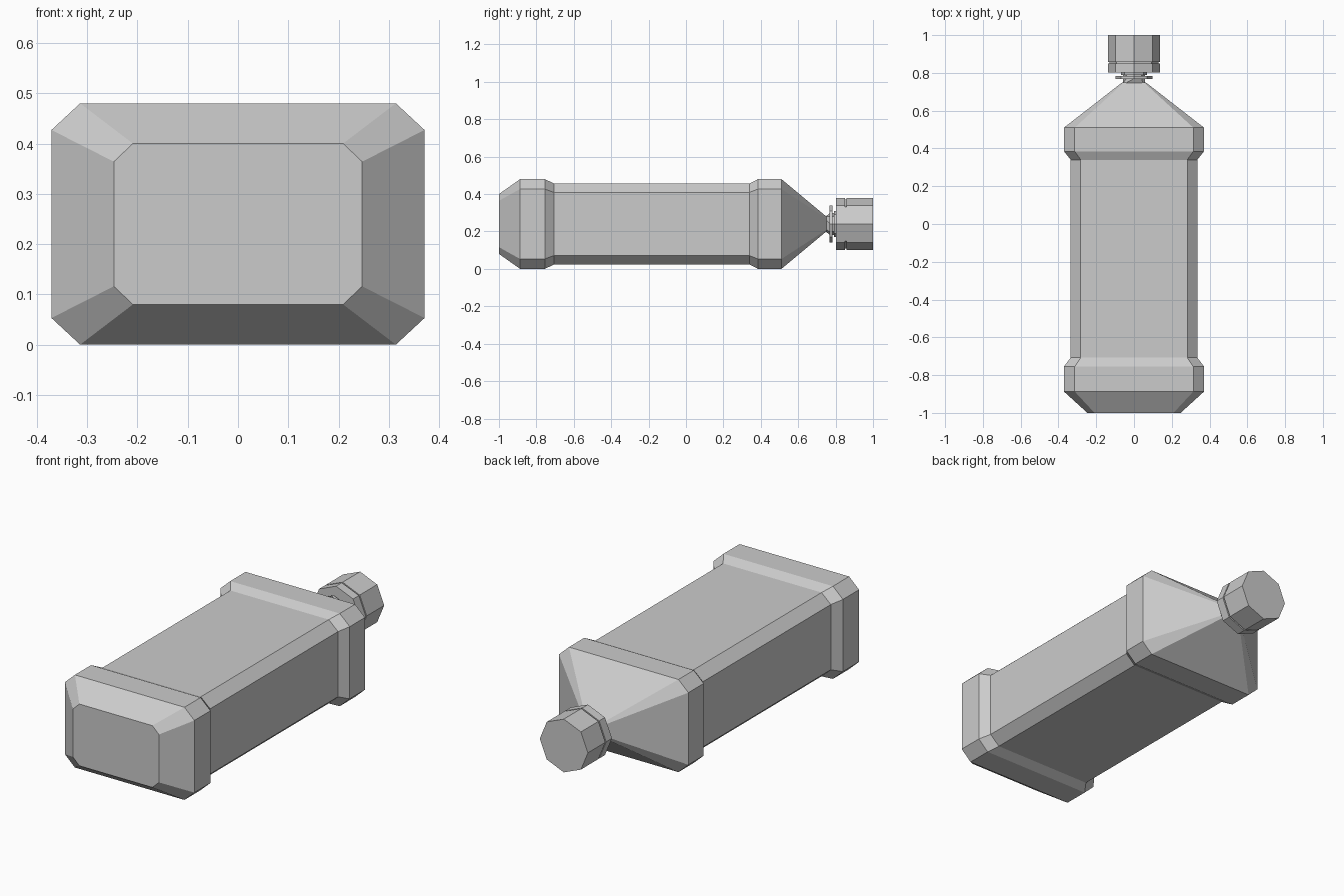
import bpy, bmesh, math

if "Cube" in bpy.data.objects:
    bpy.data.objects.remove(bpy.data.objects["Cube"])

CZ = 0.24  # height of the bottle's long axis


def chamfered(hx, hz, cx, cz):
    """Eight-point chamfered rectangle."""
    q = [(hx, hz - cz), (hx - cx, hz)]
    return (q + [(-x, z) for x, z in reversed(q)]
            + [(-x, -z) for x, z in q] + [(x, -z) for x, z in reversed(q)])


def octagon(r):
    return [(r * math.cos(i * math.pi / 4), r * math.sin(i * math.pi / 4)) for i in range(8)]


def loft(name, sections):
    """Skin a list of (y, outline) sections along y and cap both ends."""
    bm = bmesh.new()
    rings = [[bm.verts.new((x, y, z + CZ)) for x, z in pts] for y, pts in sections]
    for a, b in zip(rings, rings[1:]):
        for i in range(len(a)):
            j = (i + 1) % len(a)
            bm.faces.new((a[i], a[j], b[j], b[i]))
    bm.faces.new(rings[0])
    bm.faces.new(rings[-1])
    bmesh.ops.recalc_face_normals(bm, faces=bm.faces)
    me = bpy.data.meshes.new(name)
    bm.to_mesh(me)
    bm.free()
    ob = bpy.data.objects.new(name, me)
    bpy.context.collection.objects.link(ob)
    return ob


# Bottle body: bevelled base, bands, recessed label panel, tapered shoulder
base = chamfered(0.247, 0.16, 0.038, 0.036)
band = chamfered(0.371, 0.24, 0.057, 0.053)
panel = chamfered(0.335, 0.217, 0.053, 0.048)
mouth = chamfered(0.062, 0.04, 0.010, 0.009)
loft("bottle_body", [(-1.0, base), (-0.887, band), (-0.755, band), (-0.707, panel),
                     (0.34, panel), (0.385, band), (0.51, band), (0.75, mouth)])

# Neck and its collar rings
loft("neck", [(0.745, chamfered(0.058, 0.04, 0.012, 0.012)), (0.77, octagon(0.058)),
              (0.82, octagon(0.058))])
for name, y0, y1, r in (("neck_collar", 0.768, 0.783, 0.098),
                        ("neck_thread", 0.790, 0.802, 0.07)):
    loft(name, [(y0, octagon(r)), (y1, octagon(r))])

# Cap: tamper ring, narrow groove, main cap
R = 0.138
loft("cap", [(0.803, octagon(R)), (0.85, octagon(R)), (0.85, octagon(R - 0.008)),
             (0.857, octagon(R - 0.008)), (0.857, octagon(R)), (1.0, octagon(R))])
